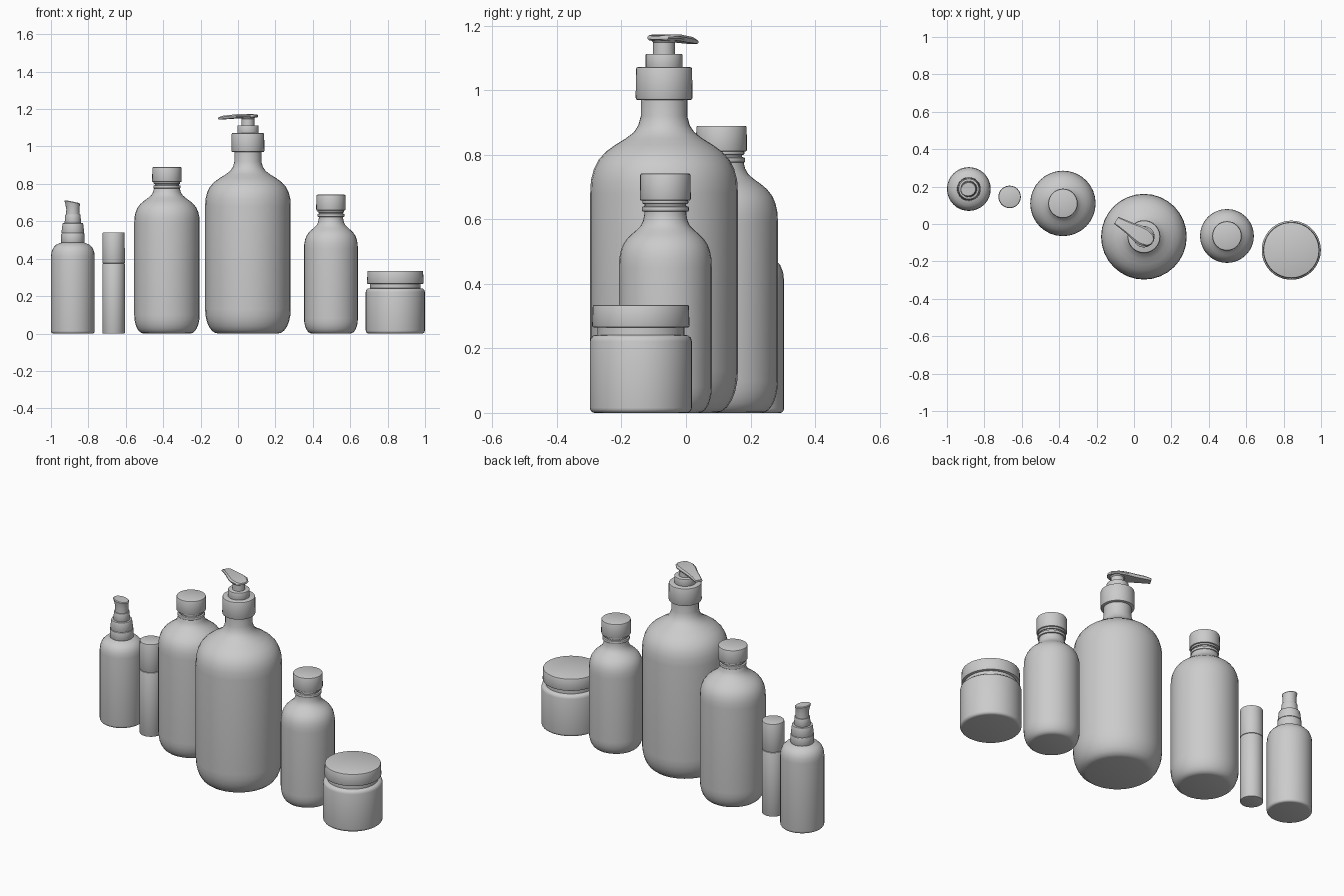
import bpy, bmesh, math
from mathutils import Vector

if "Cube" in bpy.data.objects:
    bpy.data.objects.remove(bpy.data.objects["Cube"])


def finish(bm, name, loc):
    bmesh.ops.recalc_face_normals(bm, faces=bm.faces[:])
    me = bpy.data.meshes.new(name)
    bm.to_mesh(me)
    bm.free()
    ob = bpy.data.objects.new(name, me)
    bpy.context.collection.objects.link(ob)
    ob.location = loc
    bpy.ops.object.select_all(action='DESELECT')
    ob.select_set(True)
    bpy.context.view_layer.objects.active = ob
    bpy.ops.object.shade_smooth_by_angle(angle=math.radians(35))
    return ob


def loft(name, loc, rings):
    """Skin closed rings of points and cap both ends."""
    bm = bmesh.new()
    loops = [[bm.verts.new(p) for p in r] for r in rings]
    n = len(loops[0])
    for a, b in zip(loops, loops[1:]):
        for i in range(n):
            j = (i + 1) % n
            bm.faces.new((a[i], a[j], b[j], b[i]))
    bm.faces.new(loops[0])
    bm.faces.new(loops[-1])
    return finish(bm, name, loc)


def lathe(name, x, y, profile, n=32):
    """Revolve (radius, height) points round a vertical axis."""
    angles = [2 * math.pi * i / n for i in range(n)]
    return loft(name, (x, y, 0), [[(r * math.cos(a), r * math.sin(a), z) for a in angles]
                                  for r, z in profile])


def drum(r0, r1, z0, z1, b=0.005):
    """Profile of a cylinder with softened rims."""
    return [(r0 - b, z0), (r0 - b * .3, z0 + b * .3), (r0, z0 + b),
            (r1, z1 - b), (r1 - b * .3, z1 - b * .3), (r1 - b, z1)]


def rounded_base(r, inset, h, steps=6):
    """Quarter-ellipse foot."""
    return [(r - inset + inset * math.sin(t), h - h * math.cos(t))
            for t in [math.pi / 2 * i / steps for i in range(steps + 1)]]


def shoulder(r, z0, z1, neck, steps=10):
    """Dome that flows through a small fillet into the neck."""
    pts = [(1, 0), (.985, .17), (.93, .31), (.84, .43), (.69, .54), (.5, .63),
           (.3, .71), (.14, .79), (.05, .88), (0, 1)]
    return [(neck + (r - neck) * u, z0 + (z1 - z0) * v) for u, v in pts]


# Large pump bottle
px, py = 0.053, -0.068
lathe("pump_bottle_body", px, py, rounded_base(.229, .068, .13)
      + shoulder(.229, .68, .92, .072) + [(.072, .98)])
lathe("pump_collar", px, py, drum(.088, .087, .97, 1.072, .006))
lathe("pump_step", px, py, drum(.057, .057, 1.065, 1.113, .003))
lathe("pump_stem", px, py, [(.034, 1.11), (.034, 1.148), (.042, 1.158)])

# Pump head and spout, lofted along its direction
d = Vector((-.86, .51, 0))
side = Vector((-.51, -.86, 0))
sections = [(-.053, .016, 1.158, 1.168), (-.038, .038, 1.155, 1.171), (0, .05, 1.154, 1.173),
            (.04, .046, 1.152, 1.173), (.09, .034, 1.149, 1.169),
            (.14, .026, 1.146, 1.165), (.172, .022, 1.144, 1.156)]
rings = []
for s, w, lo, hi in sections:
    c, m = d * s, (hi - lo) * .35
    rings.append([c + side * (w * k) + Vector((0, 0, z)) for k, z in
                  [(-.85, lo), (.85, lo), (1, lo + m), (1, hi - m), (.8, hi), (-.8, hi),
                   (-1, hi - m), (-1, lo + m)]])
loft("pump_spout", (px, py, 0), rings)


# Two screw-cap bottles
def capped_bottle(tag, x, y, r, inset, foot, z0, z1, neck, cap_z, top):
    lathe(tag + "_body", x, y, rounded_base(r, inset, foot) + shoulder(r, z0, z1, neck)
          + [(neck, cap_z - .034)] + drum(.073, .073, cap_z - .034, cap_z - .018, .004)
          + [(.064, cap_z - .017), (.064, cap_z - .01)]
          + drum(.071, .071, cap_z - .01, cap_z + .002, .003))
    lathe(tag + "_cap", x, y, drum(.079, .078, cap_z, top))


capped_bottle("medium_bottle", -.38, .11, .175, .05, .10, .59, .78, .068, .81, .89)
capped_bottle("small_bottle", .497, -.064, .144, .04, .08, .45, .615, .065, .658, .742)

# Jar with lid
jx, jy = .841, -.14
lathe("jar_body", jx, jy, rounded_base(.158, .015, .016, 4)
      + [(.158, .222), (.155, .233), (.147, .24), (.135, .242), (.135, .275)], 48)
lathe("jar_lid", jx, jy, drum(.151, .149, .265, .335), 48)

# Slim tube with cap
lathe("tube_body", -.665, .145, drum(.06, .06, 0, .374, .003))
lathe("tube_cap", -.665, .145, drum(.06, .059, .375, .54, .004))

# Spray bottle
sx, sy = -.883, .187
lathe("spray_bottle_body", sx, sy, rounded_base(.117, .012, .014, 4)
      + [(.117, .41), (.114, .436), (.105, .458), (.09, .474), (.07, .483), (.055, .488), (.055, .5)])
lathe("spray_collar", sx, sy, drum(.063, .062, .487, .535, .003)
      + drum(.061, .055, .537, .59, .003))
lathe("spray_stem", sx, sy, drum(.044, .041, .588, .636, .003))

# Spray head with a sloping top that is highest at the nozzle
rings = []
for r, z, tilt, push in [(.036, .634, 0, 0), (.035, .665, 0, 0), (.037, .688, .15, .004),
                         (.039, .699, .2, .007), (.035, .703, .2, .007)]:
    ring = []
    for i in range(32):
        a = 2 * math.pi * i / 32
        u = max(0, -math.cos(a - .4))
        x = r * math.cos(a) - push * u
        y = r * math.sin(a) - push * u * .4
        ring.append((x, y, z - tilt * (x + .3 * y)))
    rings.append(ring)
loft("spray_head", (sx, sy, 0), rings)
